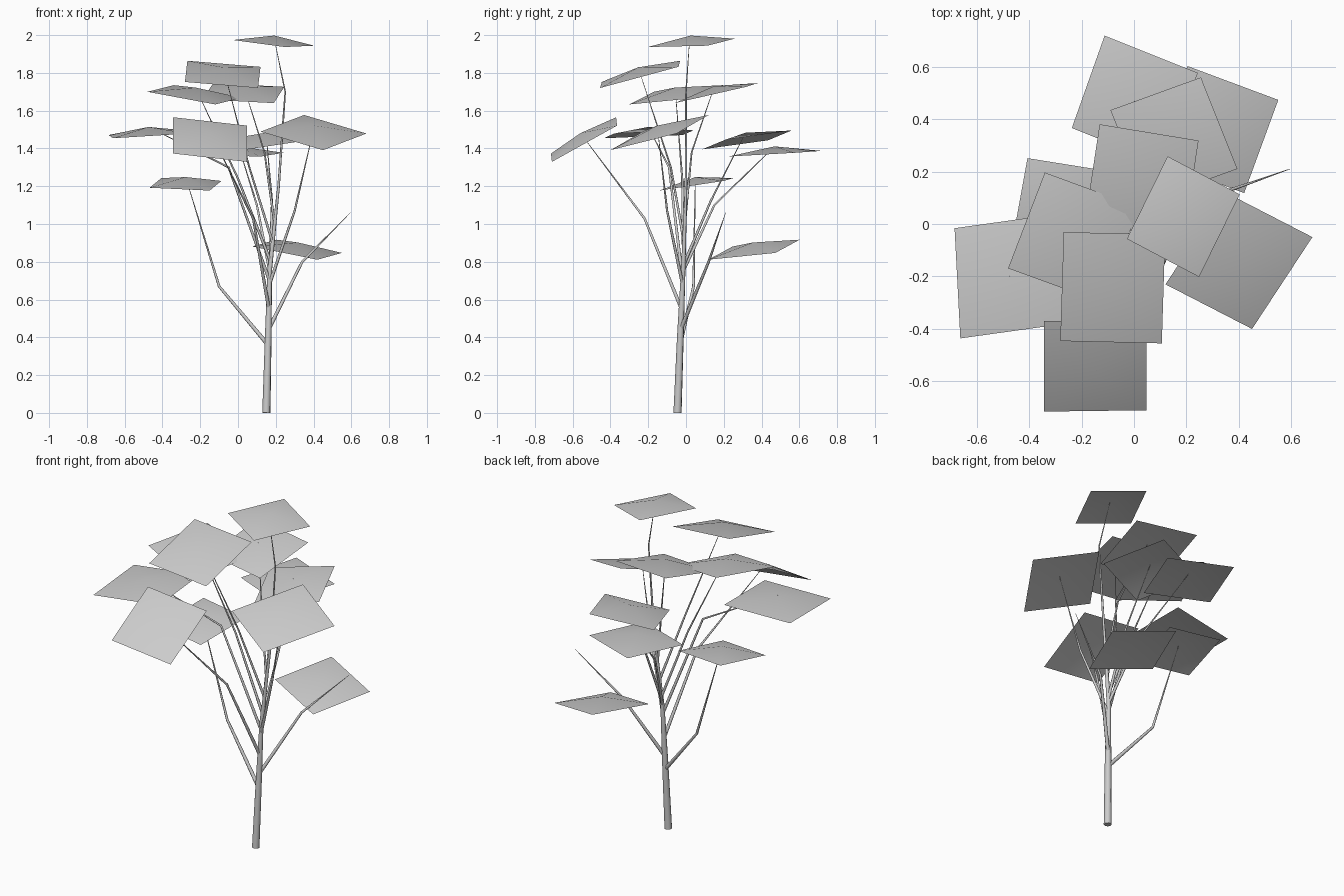
import bpy
import bmesh
from mathutils import Vector

old = bpy.data.objects.get("Cube")
if old:
    bpy.data.objects.remove(old, do_unlink=True)

grey = bpy.data.materials.new("plain_grey")
grey.use_nodes = True
colour = (0.6, 0.6, 0.6, 1)
grey.diffuse_color = colour
grey.node_tree.nodes["Principled BSDF"].inputs["Base Color"].default_value = colour

APEX_RISE = 0.039


def add_mesh(name, mesh):
    """Link a mesh as a smooth, grey object."""
    mesh.materials.clear()
    mesh.materials.append(grey)
    for face in mesh.polygons:
        face.use_smooth = True
    obj = bpy.data.objects.new(name, mesh)
    bpy.context.collection.objects.link(obj)
    return obj


def stem(name, points, radii):
    """Tapered round tube along a bent path, turned into a mesh."""
    curve = bpy.data.curves.new(name + "_path", "CURVE")
    curve.dimensions = "3D"
    curve.bevel_depth = 1
    curve.bevel_resolution = 2
    curve.use_fill_caps = True
    spline = curve.splines.new("POLY")
    spline.points.add(len(points) - 1)
    for target, point, radius in zip(spline.points, points, radii):
        target.co = (*point, 1)
        target.radius = radius
    helper = bpy.data.objects.new(name + "_path", curve)
    bpy.context.collection.objects.link(helper)
    graph = bpy.context.evaluated_depsgraph_get()
    mesh = bpy.data.meshes.new_from_object(helper.evaluated_get(graph))
    bpy.data.objects.remove(helper, do_unlink=True)
    add_mesh(name, mesh)


def leaf(name, centre, diagonal_a, diagonal_b):
    """Square leaf with a raised middle; returns the middle point."""
    c, a, b = Vector(centre), Vector(diagonal_a), Vector(diagonal_b)
    apex = c + a.cross(b).normalized() * APEX_RISE
    bm = bmesh.new()
    rim = [bm.verts.new(c + d) for d in (a, b, -a, -b)]
    top = bm.verts.new(apex)
    for i in range(4):
        bm.faces.new((rim[i], rim[(i + 1) % 4], top))
    mesh = bpy.data.meshes.new(name)
    bm.to_mesh(mesh)
    bm.free()
    add_mesh(name, mesh)
    return apex


# Trunk: slightly leaning, thinning into the top twig
trunk = [Vector(p) for p in (
    (0.15, -0.045, 0), (0.16, -0.03, 0.4), (0.168, -0.015, 0.75),
    (0.215, 0, 1.2), (0.25, 0, 1.7), (0.19, 0.02, 1.99))]
stem("trunk", trunk, (0.022, 0.018, 0.012, 0.007, 0.004, 0.001))


def on_trunk(height):
    for low, high in zip(trunk, trunk[1:]):
        if low.z <= height <= high.z:
            return low.lerp(high, (height - low.z) / (high.z - low.z))


# Leaves: centre and two half diagonals
leaves = {
    "crown": ((0.188, 0.028, 1.959), (0.06, -0.23, -0.022), (0.215, 0.085, -0.015)),
    "upper_front": ((-0.081, -0.243, 1.792), (0.187, -0.212, -0.072), (0.2, 0.203, 0.04)),
    "upper_right": ((-0.23, -0.052, 1.684), (0.11, -0.248, -0.051), (0.25, 0.117, -0.016)),
    "upper_back": ((0.029, 0.16, 1.693), (0.16, -0.22, -0.053), (0.217, 0.158, 0.033)),
    "far_right": ((-0.472, -0.198, 1.475), (0.212, -0.182, 0.004), (0.19, 0.238, 0.021)),
    "front": ((-0.148, -0.54, 1.447), (0.195, -0.17, -0.118), (0.195, 0.175, 0.074)),
    "left": ((0.4, -0.14, 1.484), (0.05, -0.26, -0.093), (0.28, 0.09, -0.005)),
    "middle_back": ((0.152, 0.322, 1.445), (0.242, -0.112, 0.002), (0.103, 0.237, 0.05)),
    "far_back": ((0.003, 0.471, 1.372), (0.115, -0.247, -0.015), (0.24, 0.105, 0.005)),
    "low_right": ((-0.278, 0.055, 1.21), (0.128, -0.196, -0.033), (0.19, 0.145, 0.018)),
    "low_back": ((0.312, 0.36, 0.864), (0.108, -0.242, -0.053), (0.238, 0.113, -0.017)),
}
tips = {name: leaf(name + "_leaf", *shape) for name, shape in leaves.items()}
tips["bare"] = Vector((0.595, 0.21, 1.06))

# Branches: height on the trunk and the bend point
branches = {
    "upper_front": (0.9, (0.06, -0.08, 1.3)),
    "upper_right": (0.8, (0, -0.02, 1.24)),
    "upper_back": (1, (0.14, 0.03, 1.38)),
    "far_right": (0.7, (-0.05, -0.09, 1.3)),
    "front": (0.55, (0.08, -0.22, 1.03)),
    "left": (0.68, (0.3, -0.1, 1.07)),
    "middle_back": (0.78, (0.18, 0.13, 1.12)),
    "far_back": (0.75, (0.1, 0.15, 1.1)),
    "low_right": (0.36, (-0.1, 0.04, 0.67)),
    "bare": (0.44, (0.34, 0.12, 0.8)),
}
for name, (height, bend) in branches.items():
    thick = 0.014 - 0.007 * height
    stem(name + "_branch", (on_trunk(height), bend, tips[name]),
         (thick, thick * 0.65, 0.001))
